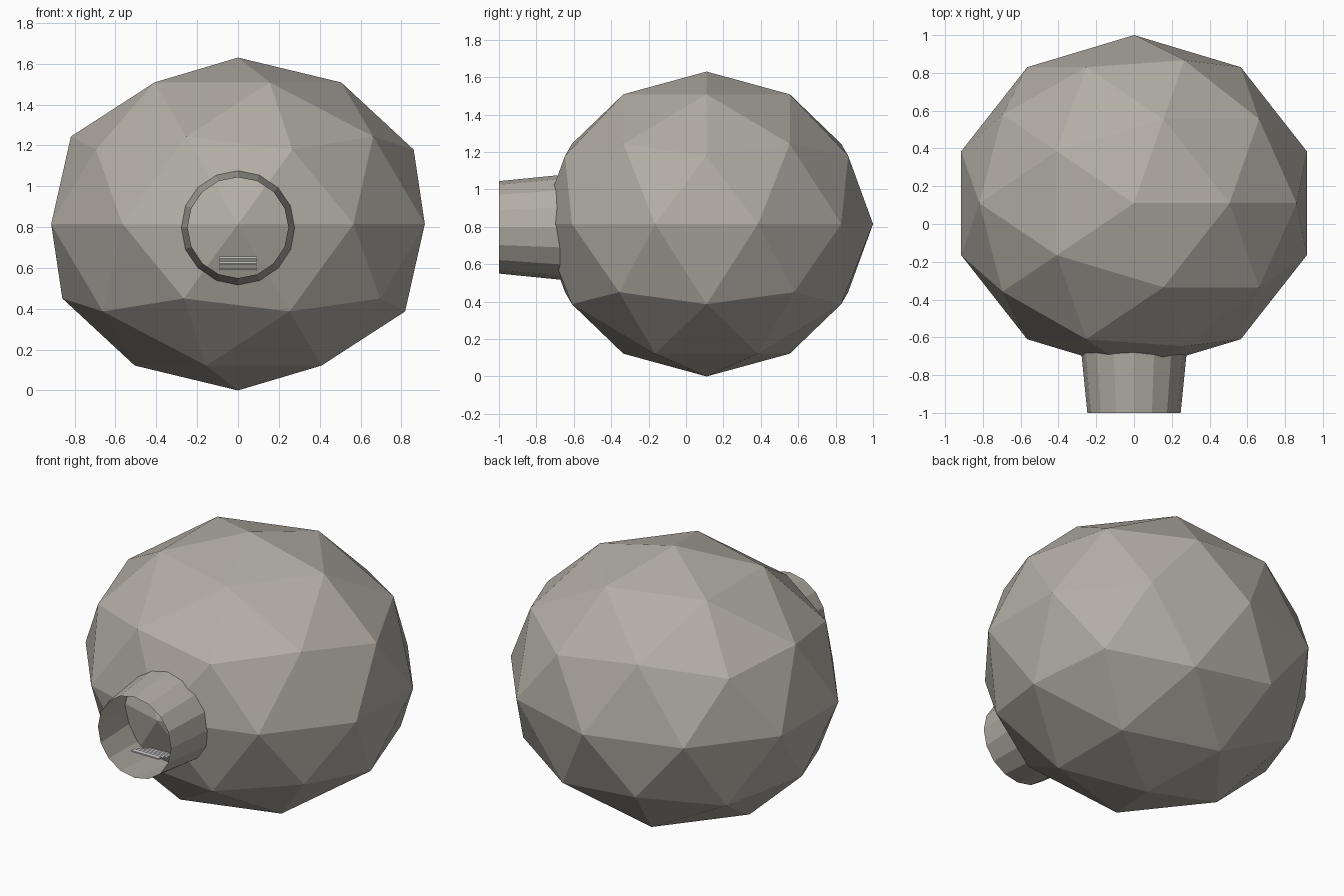
import bpy, bmesh
from math import pi
from mathutils import Matrix

if "Cube" in bpy.data.objects:
    bpy.data.objects.remove(bpy.data.objects["Cube"])


def make_material(name, color):
    mat = bpy.data.materials.new(name)
    mat.diffuse_color = (*color, 1)
    mat.use_nodes = True
    mat.node_tree.nodes["Principled BSDF"].inputs["Base Color"].default_value = mat.diffuse_color
    return mat


STONE = make_material("warm_grey", (0.45, 0.425, 0.38))
PALE = make_material("pale_grey", (0.85, 0.85, 0.83))


def add_object(name, bm, mat):
    mesh = bpy.data.meshes.new(name)
    bm.normal_update()
    bm.to_mesh(mesh)
    bm.free()
    mesh.materials.append(mat)
    obj = bpy.data.objects.new(name, mesh)
    bpy.context.collection.objects.link(obj)
    return obj


# Faceted dome body
bm = bmesh.new()
bmesh.ops.create_icosphere(bm, subdivisions=2, radius=1.0)
bmesh.ops.transform(bm, verts=bm.verts,
                    matrix=Matrix.Translation((0, 0.11, 0.815)) @ Matrix.Diagonal((0.962, 0.89, 0.815, 1)))
add_object("body", bm, STONE)

# Open tapered entrance tube, narrower at the front
FRONT, BACK = -1.0, -0.62
bm = bmesh.new()
bmesh.ops.create_cone(bm, cap_ends=False, segments=16, radius1=0.285, radius2=0.247, depth=BACK - FRONT)
bmesh.ops.transform(bm, verts=bm.verts,
                    matrix=Matrix.Translation((0, (FRONT + BACK) / 2, 0.797)) @ Matrix.Rotation(pi / 2, 4, 'X'))
add_object("entrance_tube", bm, STONE)

# Thin pale slats stepping down into the entrance
COUNT = 6
bm = bmesh.new()
for i in range(COUNT):
    t = i / (COUNT - 1)
    bmesh.ops.create_cube(bm, size=1.0, matrix=Matrix.Translation((0, -0.885 + 0.18 * t, 0.651 - 0.062 * t))
                          @ Matrix.Diagonal((0.185, 0.03, 0.008, 1)))
add_object("entrance_slats", bm, PALE)
